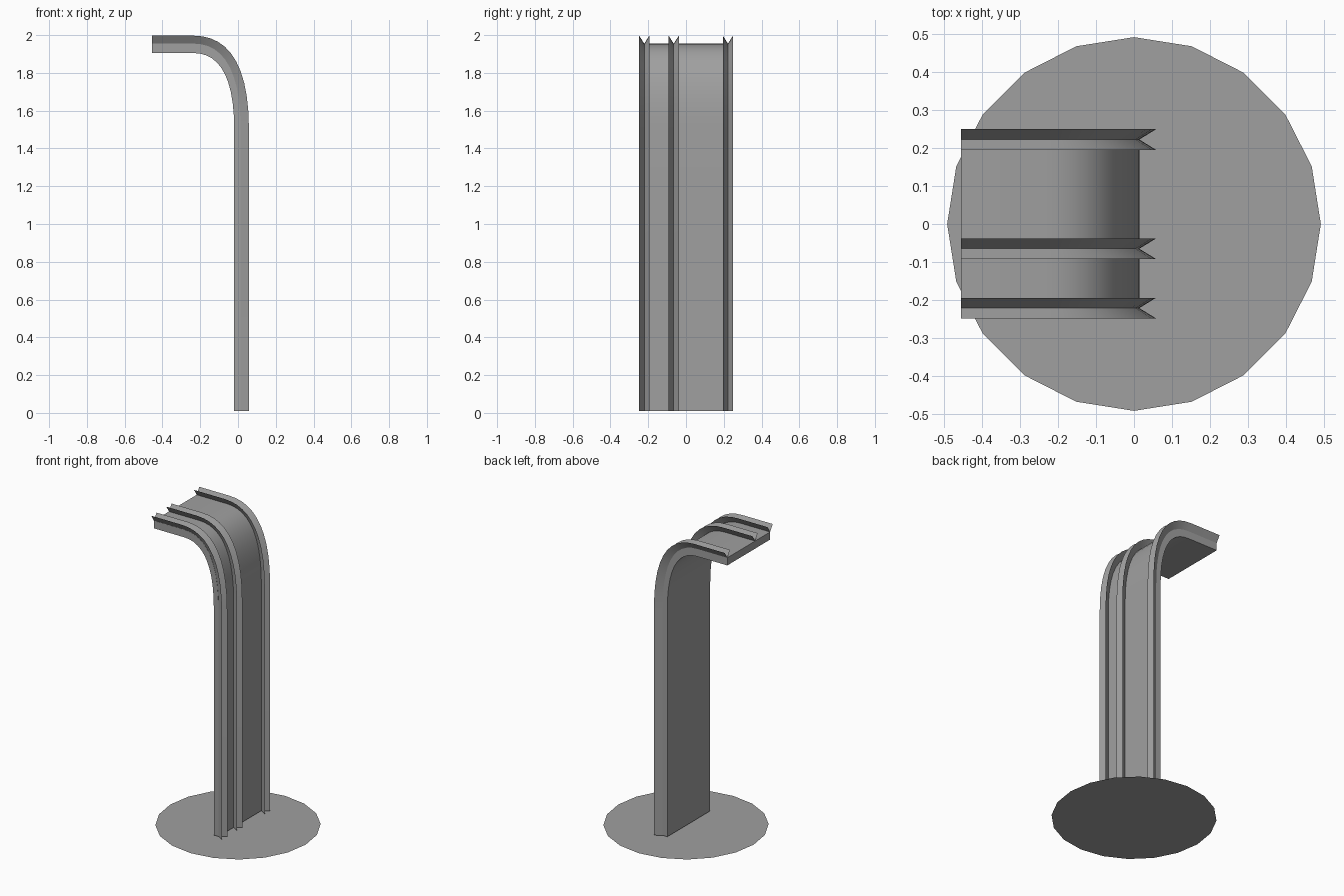
import bpy, bmesh, math
from mathutils import Vector
from mathutils.geometry import interpolate_bezier

if "Cube" in bpy.data.objects:
    bpy.data.objects.remove(bpy.data.objects["Cube"])

grey = bpy.data.materials.new("plain grey")
grey.use_nodes = True
grey.diffuse_color = (0.35, 0.35, 0.35, 1)
grey.node_tree.nodes["Principled BSDF"].inputs["Base Color"].default_value = grey.diffuse_color

TIP, BASE, BEND = -0.455, 0.01, 12


def path(x, z):
    """Side curve: up the post at x, round the bend, out along the arm at z."""
    low, far = Vector((x, 0, 1.5)), Vector((-0.235, 0, z))
    corner = Vector((x, 0, z))
    bend = interpolate_bezier(low, low.lerp(corner, 0.72), far.lerp(corner, 0.60), far, BEND)
    return [Vector((x, 0, BASE)), *bend, Vector((TIP, 0, z))]


def add_object(name, bm, smooth=True):
    mesh = bpy.data.meshes.new(name)
    bm.to_mesh(mesh)
    bm.free()
    obj = bpy.data.objects.new(name, mesh)
    bpy.context.collection.objects.link(obj)
    mesh.materials.append(grey)
    if smooth:
        bpy.ops.object.select_all(action="DESELECT")
        obj.select_set(True)
        bpy.context.view_layer.objects.active = obj
        bpy.ops.object.shade_smooth_by_angle(angle=math.radians(30))
    return obj


def sweep(name, rails, closed):
    """Skin neighbouring rails; each rail is a (side curve, y) pair."""
    bm = bmesh.new()
    rows = [[bm.verts.new((p.x, y, p.z)) for p in curve] for curve, y in rails]
    pairs = list(zip(rows, rows[1:]))
    if closed:
        pairs.append((rows[-1], rows[0]))
        for end in (0, -1):
            bm.faces.new([row[end] for row in rows])
    for a, b in pairs:
        for i in range(len(a) - 1):
            bm.faces.new((a[i], a[i + 1], b[i + 1], b[i]))
    bmesh.ops.recalc_face_normals(bm, faces=bm.faces)
    return add_object(name, bm)


inner = path(-0.02, 1.905)
outer = path(0.014, 1.955)
crest = path(0.058, 1.997)

# Bent slab
HALF = 0.222
sweep("bent_slab", [(inner, -HALF), (outer, -HALF), (outer, HALF), (inner, HALF)], True)

# V-shaped ribs running along the outer face
for name, y in (("back_rib", 0.222), ("middle_rib", -0.065), ("front_rib", -0.221)):
    sweep(name, [(crest, y - 0.027), (outer, y), (crest, y + 0.027)], False)

# Flat round base
bm = bmesh.new()
bmesh.ops.create_circle(bm, cap_ends=True, segments=20, radius=0.491)
add_object("base_disc", bm, smooth=False)
